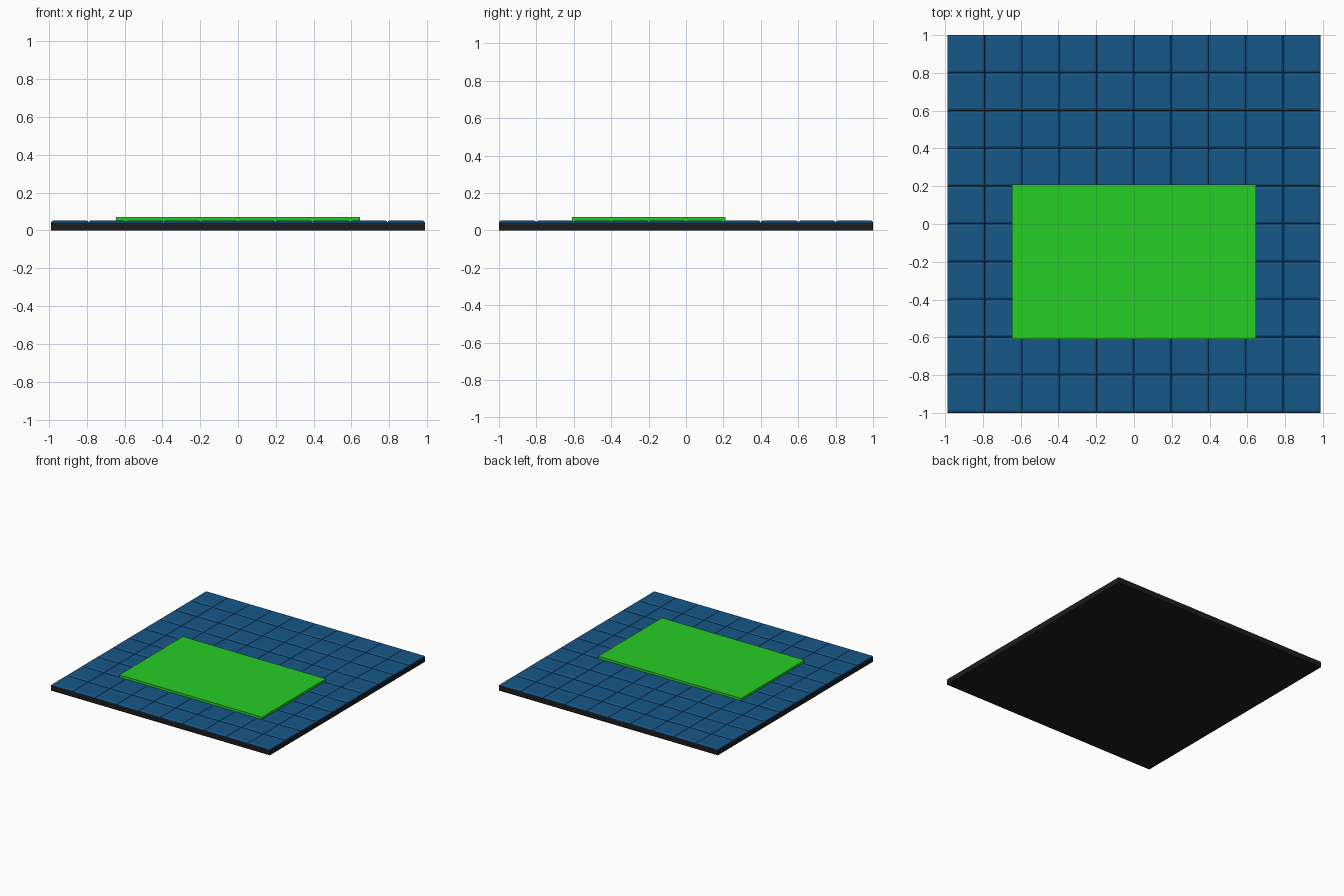
import bpy, bmesh

if "Cube" in bpy.data.objects:
    bpy.data.objects.remove(bpy.data.objects["Cube"])

W, D, N = 1.976, 2.0, 10          # overall size and tiles per side


def material(name, rgb):
    m = bpy.data.materials.new(name)
    m.diffuse_color = (*rgb, 1)
    m.use_nodes = True
    m.node_tree.nodes["Principled BSDF"].inputs["Base Color"].default_value = m.diffuse_color
    return m


def add_block(bm, cx, cy, w, d, rings):
    """Closed block from stacked rectangles, each ring = (inset, z)."""
    loops = []
    for inset, z in rings:
        hx, hy = w / 2 - inset, d / 2 - inset
        loops.append([bm.verts.new((cx + sx * hx, cy + sy * hy, z))
                      for sx, sy in ((-1, -1), (1, -1), (1, 1), (-1, 1))])
    bm.faces.new(loops[0][::-1])
    bm.faces.new(loops[-1])
    for a, b in zip(loops, loops[1:]):
        for i in range(4):
            j = (i + 1) % 4
            bm.faces.new((a[i], a[j], b[j], b[i]))


def finish(bm, name, mat):
    me = bpy.data.meshes.new(name)
    bm.to_mesh(me)
    bm.free()
    me.materials.append(mat)
    bpy.context.collection.objects.link(bpy.data.objects.new(name, me))


# Black base slab
bm = bmesh.new()
add_block(bm, 0, 0, W, D, [(0, 0), (0, 0.04)])
finish(bm, "base_slab", material("black", (0.012, 0.012, 0.012)))

# Grid of bevelled blue tiles
bm = bmesh.new()
pw, pd = W / N, D / N
for i in range(N):
    for j in range(N):
        add_block(bm, (i + 0.5) * pw - W / 2, (j + 0.5) * pd - D / 2, pw, pd,
                  [(0.0005, 0.04), (0.0005, 0.044), (0.004, 0.049), (0.013, 0.053)])
finish(bm, "floor_tiles", material("blue", (0.008, 0.095, 0.25)))

# Raised green panel
bm = bmesh.new()
add_block(bm, 0, -0.2, 1.29, 0.82, [(0, 0.045), (0, 0.071)])
finish(bm, "green_panel", material("green", (0.02, 0.62, 0.02)))
